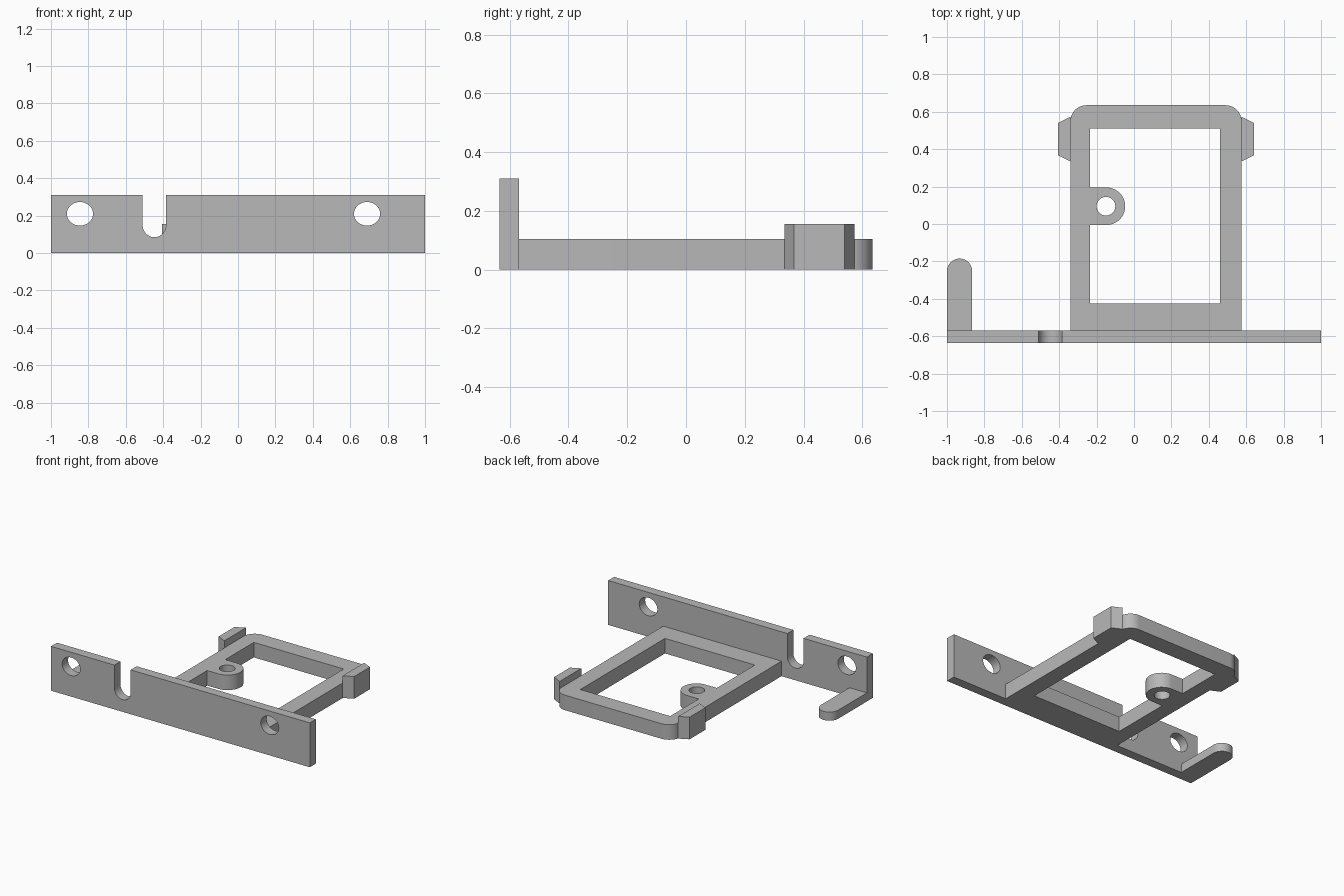
import bpy, bmesh
from math import cos, sin, pi, radians

cube = bpy.data.objects.get("Cube")
if cube:
    bpy.data.objects.remove(cube, do_unlink=True)

grey = bpy.data.materials.new("plain grey")
grey.use_nodes = True
colour = (0.48, 0.48, 0.48, 1)
grey.diffuse_color = colour
grey.node_tree.nodes["Principled BSDF"].inputs["Base Color"].default_value = colour


def arc(cx, cy, rx, ry, start, end, steps=24):
    """Points along an elliptical arc, angles in degrees."""
    angles = [radians(start + (end - start) * i / steps) for i in range(steps + 1)]
    return [(cx + rx * cos(a), cy + ry * sin(a)) for a in angles]


def ring(cx, cy, rx, ry):
    return arc(cx, cy, rx, ry, 0, 360, 40)[:-1]


def prism(name, loops, depth, upright_y=None):
    """Extrude a filled outline with holes; upright outlines lie in x-z."""
    curve = bpy.data.curves.new(name + "_profile", "CURVE")
    curve.dimensions = "2D"
    curve.fill_mode = "BOTH"
    curve.extrude = depth / 2
    for loop in loops:
        spline = curve.splines.new("POLY")
        spline.points.add(len(loop) - 1)
        for point, (u, v) in zip(spline.points, loop):
            point.co = (u, v, 0, 1)
        spline.use_cyclic_u = True
    obj = bpy.data.objects.new(name, curve)
    bpy.context.collection.objects.link(obj)
    if upright_y is None:
        obj.location.z = depth / 2
    else:
        obj.rotation_euler.x = pi / 2
        obj.location.y = upright_y + depth / 2
    bpy.ops.object.select_all(action="DESELECT")
    obj.select_set(True)
    bpy.context.view_layer.objects.active = obj
    bpy.ops.object.convert(target="MESH")
    obj = bpy.context.object
    obj.name = name
    # weld caps to walls
    bm = bmesh.new()
    bm.from_mesh(obj.data)
    bmesh.ops.remove_doubles(bm, verts=bm.verts, dist=0.0001)
    bmesh.ops.recalc_face_normals(bm, faces=bm.faces)
    bm.to_mesh(obj.data)
    bm.free()
    obj.data.materials.clear()
    obj.data.materials.append(grey)
    bpy.ops.object.shade_smooth_by_angle(angle=radians(30))
    return obj


# Upright mounting plate with a round-bottomed notch and two oval holes
plate_outline = [(-1, 0), (1, 0), (1, 0.31), (-0.385, 0.31)]
plate_outline += arc(-0.4475, 0.15, 0.0625, 0.065, 0, -180)
plate_outline += [(-0.51, 0.31), (-1, 0.31)]
prism("mounting_plate",
      [plate_outline, ring(-0.845, 0.21, 0.07, 0.063), ring(0.69, 0.21, 0.07, 0.063)],
      0.066, upright_y=-0.635)

# Rectangular frame, its opening running around a screw lug
left, right, back, corner = -0.34, 0.575, 0.635, 0.085
frame_outline = [(left, -0.57), (right, -0.57)]
frame_outline += arc(right - corner, back - corner, corner, corner, 0, 90, 12)
frame_outline += arc(left + corner, back - corner, corner, corner, 90, 180, 12)
opening = [(-0.235, -0.425), (0.46, -0.425), (0.46, 0.51), (-0.235, 0.51), (-0.235, 0.195)]
opening += arc(-0.147, 0.095, 0.1, 0.1, 90, -90)
opening += [(-0.235, -0.005)]
prism("frame_with_lug", [frame_outline, opening, ring(-0.15, 0.095, 0.05, 0.05)], 0.105)

# Tapered clips on both sides of the frame
for name, edge, out in (("right_clip", left, -1), ("left_clip", right, 1)):
    tip = edge + out * 0.066
    prism(name, [[(edge, 0.335), (tip, 0.367), (tip, 0.54), (edge, 0.573)]], 0.155)

# Thin round-ended arm behind the plate
arm = [(-1, -0.57), (-0.865, -0.57)] + arc(-0.9325, -0.2525, 0.0675, 0.0675, 0, 180)
prism("side_arm", [arm], 0.06)
